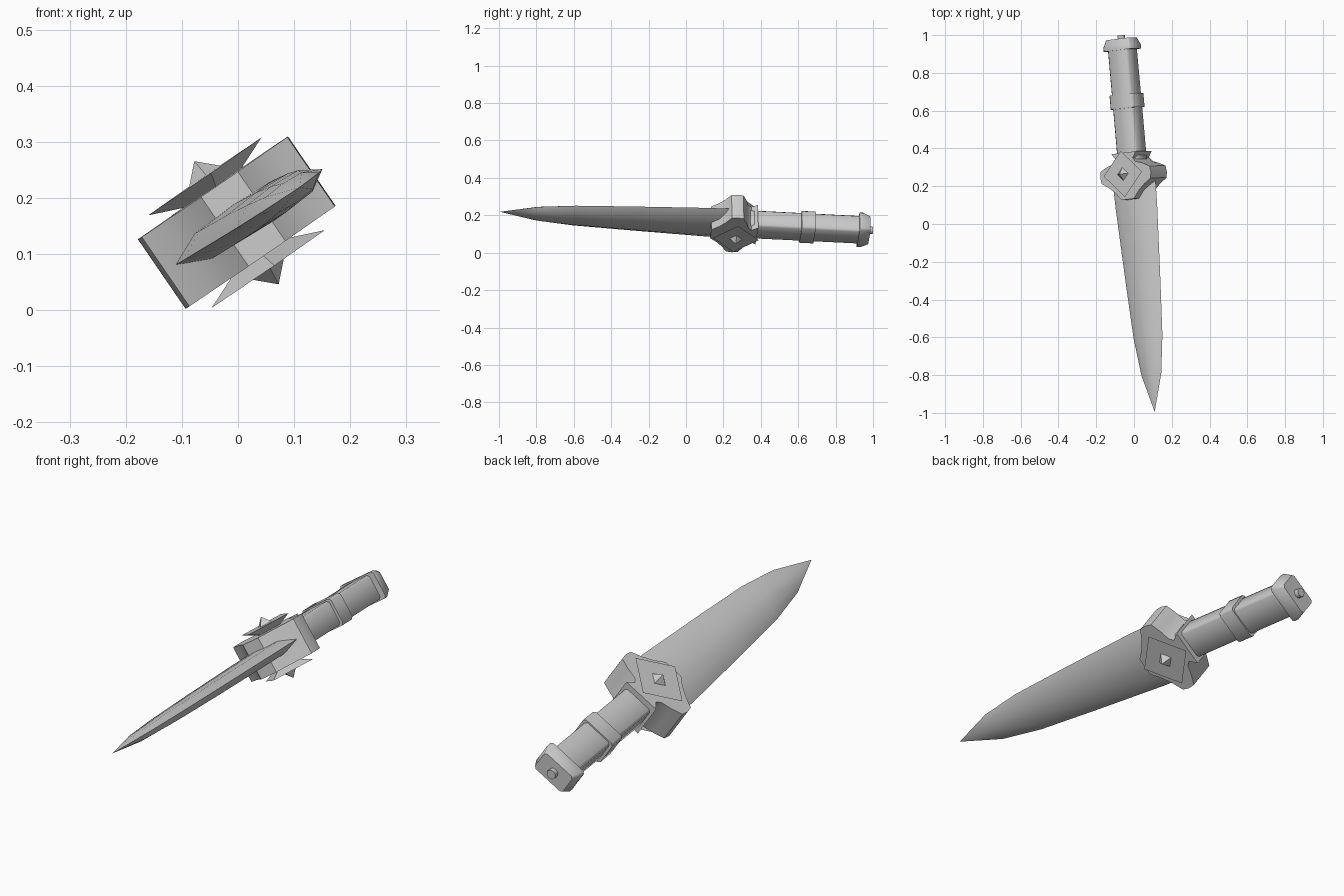
import bpy, bmesh, math
from mathutils import Vector, Matrix

if "Cube" in bpy.data.objects:
    bpy.data.objects.remove(bpy.data.objects["Cube"])

# Dagger frame: u = blade width, d = length towards the pommel, v = thickness
D = Vector((-0.089, 1.0, -0.05)).normalized()
U = Vector((0.824, 0.1, 0.566))
U = (U - D * U.dot(D)).normalized()
V = U.cross(D)
FRAME = Matrix.Translation((0.021, 0, 0.169)) @ Matrix((U, D, V)).transposed().to_4x4()


def loft(name, rings, angle=35):
    """Skin closed rings of (u, d, v) points and cap both ends."""
    bm = bmesh.new()
    vr = [[bm.verts.new(p) for p in r] for r in rings]
    n = len(rings[0])
    for a, b in zip(vr, vr[1:]):
        for i in range(n):
            j = (i + 1) % n
            bm.faces.new((a[i], a[j], b[j], b[i]))
    bm.faces.new(vr[0][::-1])
    bm.faces.new(vr[-1])
    bmesh.ops.remove_doubles(bm, verts=bm.verts, dist=1e-5)
    bmesh.ops.recalc_face_normals(bm, faces=bm.faces)
    me = bpy.data.meshes.new(name)
    bm.to_mesh(me)
    bm.free()
    ob = bpy.data.objects.new(name, me)
    bpy.context.collection.objects.link(ob)
    ob.matrix_world = FRAME
    bpy.ops.object.select_all(action='DESELECT')
    ob.select_set(True)
    bpy.context.view_layer.objects.active = ob
    bpy.ops.object.shade_smooth_by_angle(angle=math.radians(angle))
    return ob


def blade_ring(d, w, t):
    return [(w, d, 0), (.6 * w, d, t), (0, d, t * 1.15), (-.6 * w, d, t),
            (-w, d, 0), (-.6 * w, d, -t), (0, d, -t * 1.15), (.6 * w, d, -t)]


def box_ring(d, a, b, c=0.01):
    return [(a, d, b - c), (a - c, d, b), (c - a, d, b), (-a, d, b - c),
            (-a, d, c - b), (c - a, d, -b), (a - c, d, -b), (a, d, c - b)]


# Blade with bevelled edges
loft("blade", [blade_ring(*r) for r in (
    (0.23, .137, .027), (0.1, .134, .027), (-0.3, .112, .026), (-0.6, .093, .023),
    (-0.8, .064, .018), (-1.0, .0, .0))])

# Cross-shaped guard, extruded through its thickness
half = [(.04, -.13), (.075, -.09), (.115, -.058), (.158, -.032), (.163, 0),
        (.158, .032), (.115, .052), (.07, .066), (.055, .085), (.078, .118)]
outline = half + [(-u, d) for u, d in reversed(half)]
GD = 0.262
loft("guard", [[(u, d + GD, v) for u, d in outline] for v in (-.075, .075)], 45)

# Diamond ornament with a small spike on each face of the guard
for side, label in ((1, "upper"), (-1, "lower")):
    rings = []
    for v, r in ((.07, .05), (.1, .123), (.1, .034), (.133, 0)):
        rings.append([(r, GD + .005, side * v), (0, GD + .005 + r, side * v),
                      (-r, GD + .005, side * v), (0, GD + .005 - r, side * v)])
    loft(label + "_diamond", rings, 20)

# Grip, band, pommel and end nub
loft("grip", [box_ring(.34, .065, .052), box_ring(.94, .064, .052)], 50)
loft("grip_band", [box_ring(.615, .076, .058), box_ring(.69, .076, .058)], 50)
loft("pommel", [box_ring(.925, .088, .058), box_ring(.945, .088, .058),
                box_ring(.985, .073, .047)], 50)
loft("end_nub", [[(.02 * math.cos(k * math.pi / 4), d, .02 * math.sin(k * math.pi / 4))
                  for k in range(8)] for d in (.97, 1.004)], 50)
